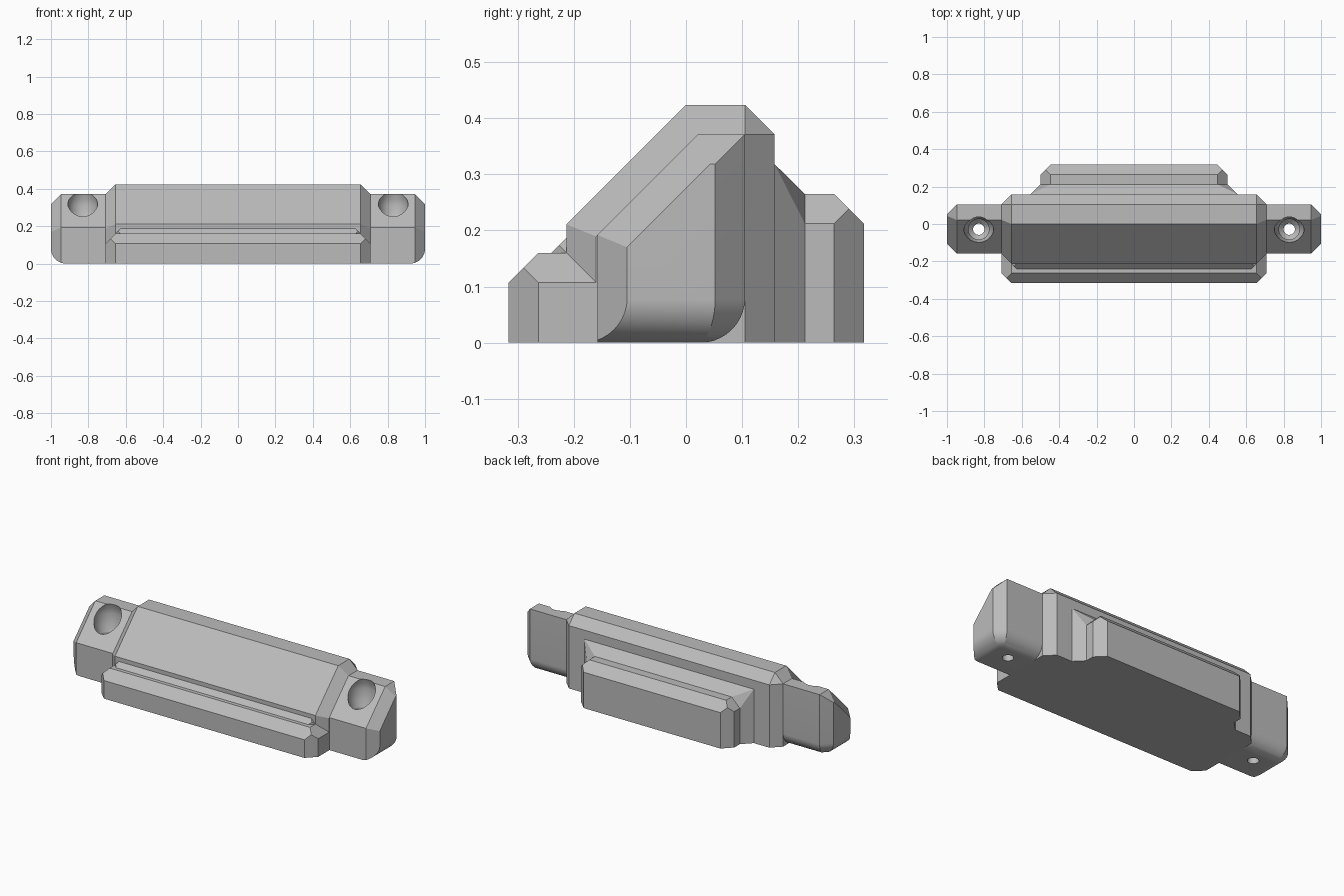
import bpy, bmesh
from math import sin, cos, pi, radians
from mathutils import Vector

cube = bpy.data.objects.get("Cube")
if cube:
    bpy.data.objects.remove(cube, do_unlink=True)

C = 0.053      # chamfer size used everywhere
D = 0.7071     # diagonal component

grey = bpy.data.materials.new("plain grey")
grey.use_nodes = True
grey.diffuse_color = (0.5, 0.5, 0.5, 1)
grey.node_tree.nodes["Principled BSDF"].inputs["Base Color"].default_value = (0.5, 0.5, 0.5, 1)


def finish(name, bm):
    bmesh.ops.remove_doubles(bm, verts=bm.verts, dist=1e-5)
    bmesh.ops.recalc_face_normals(bm, faces=bm.faces)
    mesh = bpy.data.meshes.new(name)
    bm.to_mesh(mesh)
    bm.free()
    mesh.materials.append(grey)
    obj = bpy.data.objects.new(name, mesh)
    bpy.context.collection.objects.link(obj)
    return obj


def smooth(obj):
    bpy.ops.object.select_all(action='DESELECT')
    obj.select_set(True)
    bpy.context.view_layer.objects.active = obj
    bpy.ops.object.shade_smooth_by_angle(angle=radians(20))


def block(name, lo, hi, cuts):
    """Box from lo to hi, planed down by (normal, point) cuts."""
    lo, hi = Vector(lo), Vector(hi)
    bm = bmesh.new()
    bmesh.ops.create_cube(bm, size=1)
    for v in bm.verts:
        v.co = (lo + hi) / 2 + v.co * (hi - lo)
    for normal, point in cuts:
        geom = bm.verts[:] + bm.edges[:] + bm.faces[:]
        bmesh.ops.bisect_plane(bm, geom=geom, dist=1e-6, plane_co=point,
                               plane_no=normal, clear_outer=True)
        bmesh.ops.holes_fill(bm, edges=[e for e in bm.edges if e.is_boundary])
    return finish(name, bm)


def flip(cuts):
    return [((-n[0], n[1], n[2]), (-p[0], p[1], p[2])) for n, p in cuts]


def both(cuts):
    return cuts + flip(cuts)


# Main wedge-shaped body
top, front, back, end = 0.424, -0.213, 0.158, 0.708
block("main_body", (-end, front, 0), (end, back, top),
      [((0, -1, 1), (0, 0, top)), ((0, 1, 1), (0, back - C, top))] + both([
          ((1, -1, 0), (end - C, front, 0)),
          ((1, 1, 0), (end - C, back, 0)),
          ((1, 0, 1), (end - C, 0, top)),
          ((1, -D, D), (end - C, 0, top)),
          ((1, 1, 1), (end - C, back - C, top))]))

# Front ledge and the small fillet above it
block("front_ledge", (-end, -0.316, 0), (end, -0.15, 0.16),
      [((0, -1, 1), (0, -0.316 + C, 0.16))] + both([
          ((1, -1, 0), (end - C, -0.316, 0)),
          ((1, 0, 1), (end - C, 0, 0.16))]))
block("front_fillet", (-end, -0.24, 0.1), (end, -0.2, 0.187),
      [((0, -1, 1), (0, -0.24, 0.16))] + both([
          ((1, -1, 0), (end - C, front, 0)),
          ((1, 0, 1), (end - C, 0, 0.16))]))

# Back ledge
block("back_ledge", (-0.5, 0.14, 0), (0.5, 0.317, 0.265),
      [((0, 1, 1), (0, 0.317 - C, 0.265))] + both([
          ((1, 1, 0), (0.5 - C, 0.317, 0)),
          ((1, 0, 1), (0.5 - C, 0, 0.265))]))

# Flare joining the back ledge to the body
bm = bmesh.new()
for s in (-1, 1):
    for x, y, z in ((0.554, 0.1, 0), (0.554, 0.1, 0.318), (0.554, back, 0),
                    (0.554, back, 0.318), (0.5, 0.212, 0), (0.5, 0.212, 0.212),
                    (0.5 - C, 0.212, 0.265)):
        bm.verts.new((s * x, y, z))
bmesh.ops.convex_hull(bm, input=bm.verts)
bmesh.ops.dissolve_limit(bm, angle_limit=0.01, verts=bm.verts, edges=bm.edges)
finish("back_flare", bm)

# Mounting ears: chamfered, with rounded bottom edges on the end and back
R, STEPS = 0.08, 10
ear_cuts = [
    ((0, -1, 1), (0, 0.021, 0.371)),
    ((1, -1, 0), (1 - C, -0.158, 0)),
    ((1, 1, 0), (1 - C, 0.105, 0)),
    ((1, 0, 1), (1 - C, 0, 0.371)),
    ((1, -D, D), (1 - C, 0.021, 0.371))]
for dx, dy, wx, wy in ((1, 0, 1, 0), (D, D, 1 - C, 0.105), (0, 1, 0, 0.105)):
    for i in range(STEPS):
        a = (i + 0.5) / STEPS * pi / 2
        n = (dx * cos(a), dy * cos(a), -sin(a))
        p = (wx - R * dx + R * n[0], wy - R * dy + R * n[1], R + R * n[2])
        ear_cuts.append((n, p))


def screw_cutter(x, y):
    """Turned shape of the recessed screw hole."""
    bm = bmesh.new()
    profile = [(0, -0.1), (0.03, -0.1), (0.03, 0.1), (0.055, 0.125), (0.055, 0.21),
               (0.07, 0.25), (0.08, 0.31), (0.077, 0.34), (0.066, 0.371),
               (0.066, 0.5), (0, 0.5)]
    verts = [bm.verts.new((x + r, y, z)) for r, z in profile]
    edges = [bm.edges.new(pair) for pair in zip(verts, verts[1:])]
    bmesh.ops.spin(bm, geom=verts + edges, cent=(x, y, 0), axis=(0, 0, 1),
                   angle=2 * pi, steps=40)
    cutter = finish("screw_cutter", bm)
    cutter.hide_render = True
    return cutter


for name, s in (("left_ear", 1), ("right_ear", -1)):
    xs = sorted((s * 0.7, s * 1.0))
    ear = block(name, (xs[0], -0.158, 0), (xs[1], 0.105, 0.371),
                ear_cuts if s > 0 else flip(ear_cuts))
    cutter = screw_cutter(s * 0.83, -0.028)
    mod = ear.modifiers.new("screw_hole", 'BOOLEAN')
    mod.operation, mod.solver, mod.object = 'DIFFERENCE', 'EXACT', cutter
    bpy.context.view_layer.objects.active = ear
    bpy.ops.object.modifier_apply(modifier=mod.name)
    bpy.data.objects.remove(cutter, do_unlink=True)
    smooth(ear)
